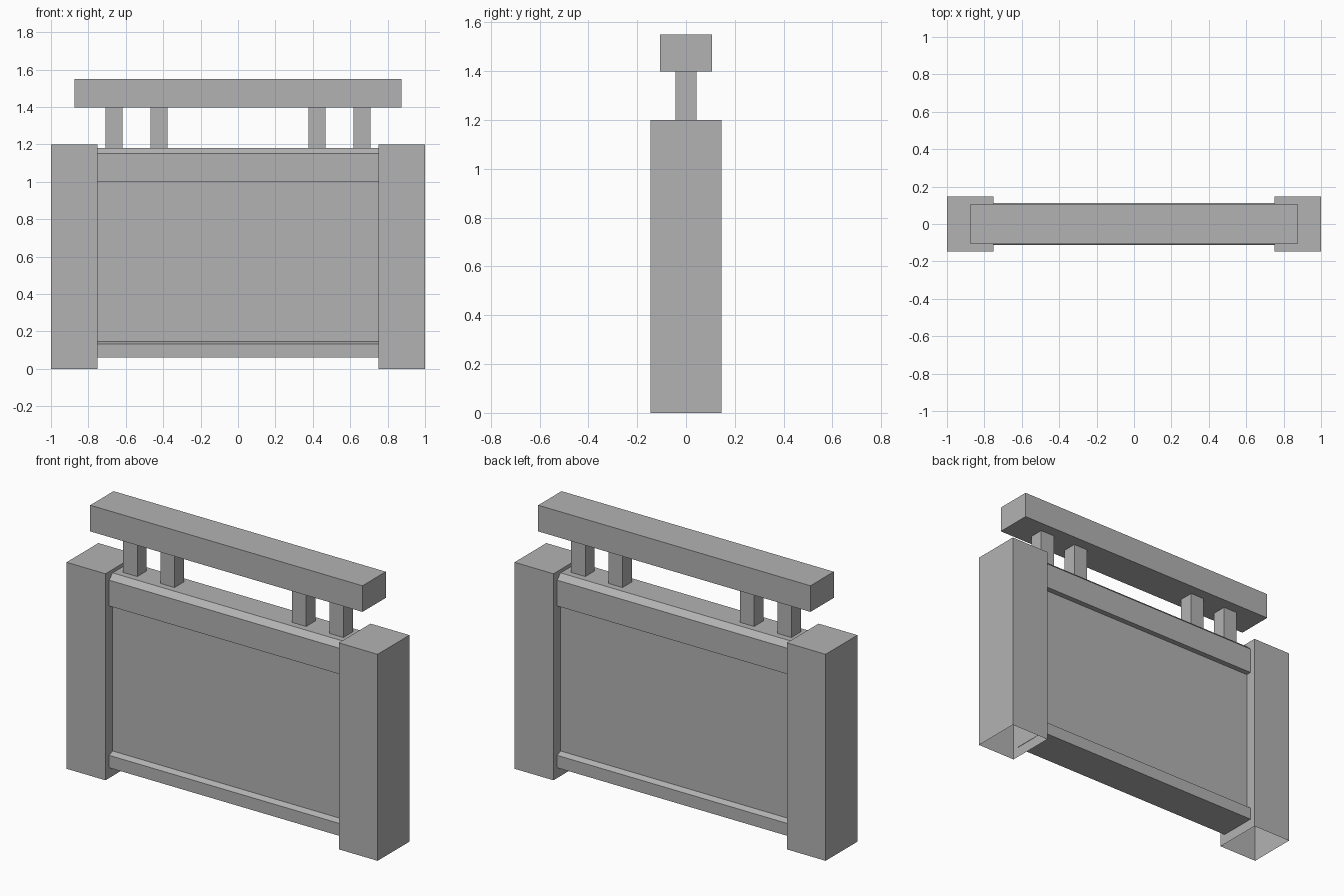
import bpy
import bmesh

cube = bpy.data.objects.get("Cube")
if cube:
    bpy.data.objects.remove(cube, do_unlink=True)

# Single plain grey for the whole gate
grey = bpy.data.materials.new("stone_grey")
grey.use_nodes = True
colour = (0.45, 0.45, 0.45, 1)
grey.diffuse_color = colour
grey.node_tree.nodes["Principled BSDF"].inputs["Base Color"].default_value = colour


def add_object(name, bm):
    mesh = bpy.data.meshes.new(name)
    bmesh.ops.recalc_face_normals(bm, faces=bm.faces)
    bm.to_mesh(mesh)
    bm.free()
    mesh.materials.append(grey)
    obj = bpy.data.objects.new(name, mesh)
    bpy.context.collection.objects.link(obj)
    return obj


def box(name, x0, x1, half_depth, z0, z1, open_bottom=False):
    bm = bmesh.new()
    bmesh.ops.create_cube(bm, size=1)
    for v in bm.verts:
        v.co.x = x1 if v.co.x > 0 else x0
        v.co.y = half_depth if v.co.y > 0 else -half_depth
        v.co.z = z1 if v.co.z > 0 else z0
    if open_bottom:
        low = [f for f in bm.faces if all(v.co.z == z0 for v in f.verts)]
        bmesh.ops.delete(bm, geom=low, context="FACES_ONLY")
    return add_object(name, bm)


# Wall panel: a symmetrical moulded section extruded along x
half_section = [(0.112, 0.06), (0.112, 0.132), (0.08, 0.145), (0.08, 1.0),
                (0.112, 1.0), (0.112, 1.15), (0.08, 1.18)]
section = half_section + [(-y, z) for y, z in reversed(half_section)]
half_length = 0.752
bm = bmesh.new()
end = bm.faces.new([bm.verts.new((-half_length, y, z)) for y, z in section])
result = bmesh.ops.extrude_face_region(bm, geom=[end], use_keep_orig=True)
moved = [g for g in result["geom"] if isinstance(g, bmesh.types.BMVert)]
bmesh.ops.translate(bm, verts=moved, vec=(2 * half_length, 0, 0))
add_object("wall_panel", bm)

# End pillars (hollow underneath) and rail supports, mirrored left and right
for side, s in (("left", 1), ("right", -1)):
    def mirrored_box(name, inner, outer, *args):
        x0, x1 = sorted((s * inner, s * outer))
        return box(side + "_" + name, x0, x1, *args)

    mirrored_box("pillar", 0.75, 1.0, 0.146, 0, 1.2, True)
    mirrored_box("inner_support", 0.378, 0.468, 0.043, 1.18, 1.4)
    mirrored_box("outer_support", 0.617, 0.708, 0.043, 1.18, 1.4)

# Top rail
box("top_rail", -0.875, 0.875, 0.107, 1.398, 1.55)
